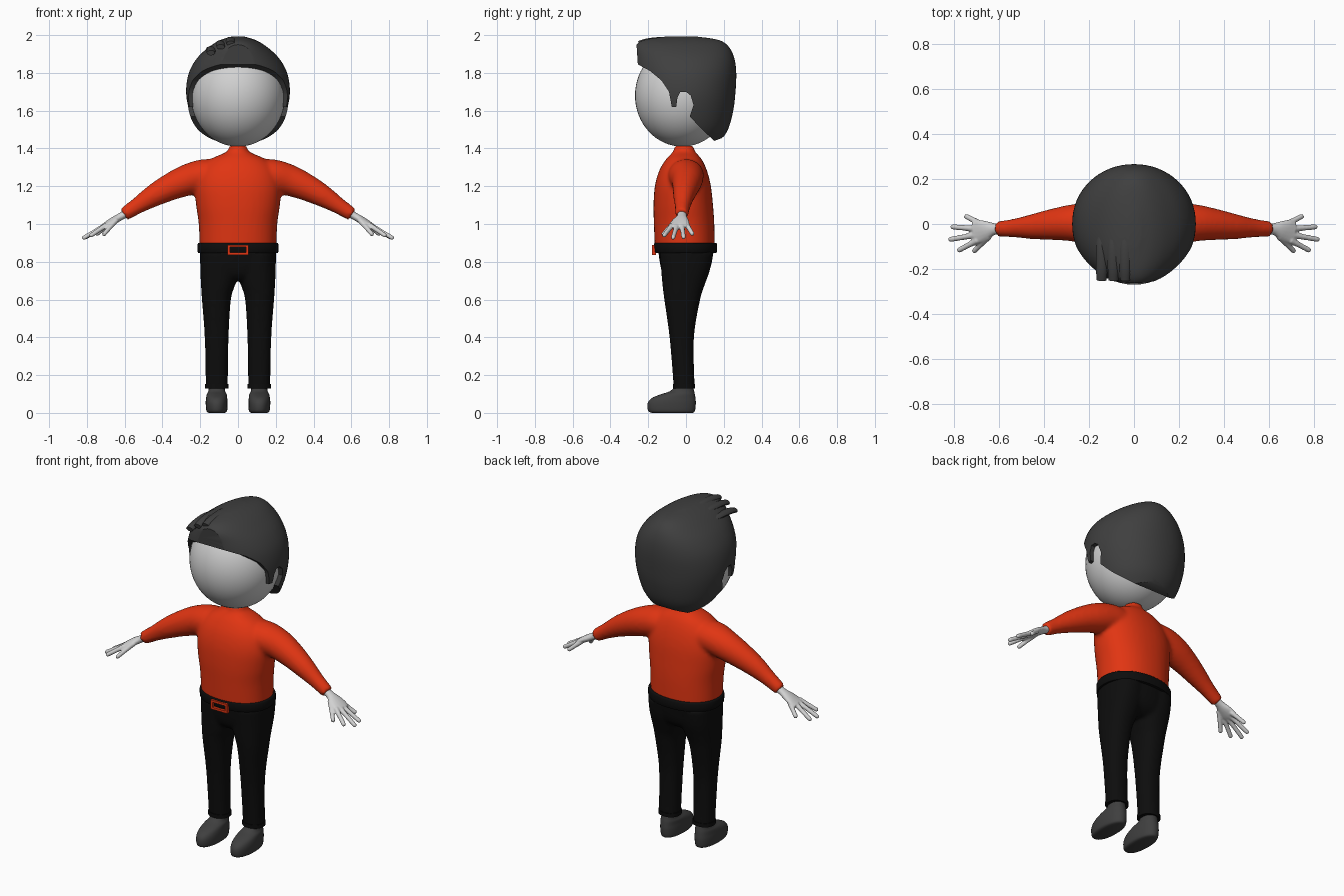
import bpy, bmesh, math
from mathutils import Vector

if "Cube" in bpy.data.objects:
    bpy.data.objects.remove(bpy.data.objects["Cube"])


def material(name, rgb):
    m = bpy.data.materials.new(name)
    m.diffuse_color = (*rgb, 1)
    m.use_nodes = True
    m.node_tree.nodes["Principled BSDF"].inputs["Base Color"].default_value = m.diffuse_color
    return m


SKIN = material("pale_grey", (0.64, 0.64, 0.64))
CHARCOAL = material("charcoal", (0.05, 0.05, 0.05))
RED = material("shirt_red", (0.75, 0.035, 0.006))
BLACK = material("black", (0.004, 0.004, 0.004))


def smooth_rows(rows, n=4):
    """Catmull-Rom interpolation between control rows."""
    out = []
    for i in range(len(rows) - 1):
        p = [rows[max(i - 1, 0)], rows[i], rows[i + 1], rows[min(i + 2, len(rows) - 1)]]
        for k in range(n):
            t = k / n
            out.append([0.5 * (2 * b + (c - a) * t + (2 * a - 5 * b + 4 * c - d) * t * t
                               + (3 * b - a - 3 * c + d) * t ** 3) for a, b, c, d in zip(*p)])
    return out + [list(rows[-1])]


def stack(rows, power=2.0, seg=40, n=4):
    """Horizontal rounded rings from rows of (z, x0, x1, y0, y1)."""
    rings = []
    for z, x0, x1, y0, y1 in smooth_rows(rows, n):
        ring = []
        for i in range(seg):
            a = 2 * math.pi * i / seg
            c, s = math.cos(a), math.sin(a)
            ring.append(Vector(((x0 + x1) / 2 + (x1 - x0) / 2 * math.copysign(abs(c) ** (2 / power), c),
                                (y0 + y1) / 2 + (y1 - y0) / 2 * math.copysign(abs(s) ** (2 / power), s), z)))
        rings.append(ring)
    return rings


def tube(rows, seg=20, n=4):
    """Rings along a path from rows of (x, y, z, width radius, thickness radius)."""
    rows = smooth_rows(rows, n)
    pts = [Vector(r[:3]) for r in rows]
    rings = []
    for i, r in enumerate(rows):
        t = (pts[min(i + 1, len(pts) - 1)] - pts[max(i - 1, 0)]).normalized()
        side = t.cross(Vector((0, 0, 1))).normalized()
        up = side.cross(t)
        rings.append([pts[i] + side * r[3] * math.cos(2 * math.pi * k / seg)
                      + up * r[4] * math.sin(2 * math.pi * k / seg) for k in range(seg)])
    return rings


def flip(rings):
    return [[Vector((-v.x, v.y, v.z)) for v in ring] for ring in rings]


def solid(name, groups, mat=None, angle=40):
    """Closed object from one or more groups of rings."""
    bm = bmesh.new()
    for rings in groups:
        vs = [[bm.verts.new(v) for v in ring] for ring in rings]
        m = len(vs[0])
        for a, b in zip(vs, vs[1:]):
            for i in range(m):
                bm.faces.new((a[i], a[(i + 1) % m], b[(i + 1) % m], b[i]))
        bm.faces.new(vs[0])
        bm.faces.new(vs[-1])
    bmesh.ops.recalc_face_normals(bm, faces=bm.faces)
    me = bpy.data.meshes.new(name)
    bm.to_mesh(me)
    bm.free()
    ob = bpy.data.objects.new(name, me)
    bpy.context.collection.objects.link(ob)
    finish(ob, mat, angle)
    return ob


def finish(ob, mat, angle=40):
    ob.data.materials.clear()
    if mat:
        ob.data.materials.append(mat)
    bpy.ops.object.select_all(action='DESELECT')
    ob.select_set(True)
    bpy.context.view_layer.objects.active = ob
    bpy.ops.object.shade_smooth_by_angle(angle=math.radians(angle))


def bake(ob, mat, angle=40):
    dg = bpy.context.evaluated_depsgraph_get()
    me = bpy.data.meshes.new_from_object(ob.evaluated_get(dg))
    ob.modifiers.clear()
    ob.data = me
    finish(ob, mat, angle)


def fuse(ob, mat, voxel, iterations):
    """Melt overlapping volumes into one soft skin."""
    r = ob.modifiers.new("fuse", 'REMESH')
    r.mode, r.voxel_size = 'VOXEL', voxel
    s = ob.modifiers.new("soften", 'SMOOTH')
    s.factor, s.iterations = 0.5, iterations
    bake(ob, mat, 60)


def box(name, x0, x1, y0, y1, z0, z1, mat):
    return solid(name, [[[Vector(p) for p in ((x0, y0, z), (x1, y0, z), (x1, y1, z), (x0, y1, z))]
                         for z in (z0, z1)]], mat, 30)


# Head
bpy.ops.mesh.primitive_uv_sphere_add(segments=48, ring_count=32, location=(0, -0.02, 1.68))
head = bpy.context.object
head.name = "head"
head.scale = (0.25, 0.25, 0.27)
finish(head, SKIN)

# Hair: rounded volume trimmed by a side outline with a fringe, sideburn and nape
hair = solid("hair", [stack([(z, -rx, rx, f, b) for z, rx, f, b in (
    (1.42, .17, -.15, .17), (1.50, .225, -.20, .222), (1.60, .262, -.25, .25),
    (1.70, .275, -.262, .262), (1.80, .26, -.27, .266), (1.88, .215, -.272, .255),
    (1.94, .15, -.268, .225), (1.975, .09, -.22, .17), (1.993, .03, -.1, .05))], 2.1, 64, 5)])
outline = [(-.262, 2.05), (-.262, 1.95), (-.255, 1.845), (-.19, 1.81), (-.13, 1.76), (-.09, 1.70),
           (-.075, 1.62), (-.052, 1.62), (-.045, 1.67), (-.03, 1.70), (.0, 1.70), (.025, 1.68),
           (.04, 1.63), (.02, 1.57), (.08, 1.505), (.15, 1.44), (.19, 1.455), (.3, 1.56), (.3, 2.05)]
trim = solid("hair_trim", [[[Vector((x, y, z)) for y, z in outline] for x in (-.4, .4)]])
trim.hide_render = True
trim.hide_set(True)
cut = hair.modifiers.new("trim", 'BOOLEAN')
cut.operation, cut.solver, cut.object = 'INTERSECT', 'EXACT', trim
bake(hair, CHARCOAL, 35)
bpy.data.objects.remove(trim)

# Swept locks on the top
for i, (x, z) in enumerate(((-.14, 1.928), (-.088, 1.96), (-.035, 1.978))):
    solid(f"hair_lock_{i + 1}", [tube([(x + .015, .04, z - .012, .006, .004), (x, -.08, z, .026, .013),
                                       (x - .003, -.19, z - .008, .026, .016),
                                       (x - .004, -.25, z - .022, .022, .014)], 10)], CHARCOAL)

# Sweater: torso and sleeves fused
sleeve = tube([(.08, 0, 1.255, .09, .085), (.18, .0, 1.255, .095, .088), (.27, .005, 1.232, .083, .083),
               (.36, -.002, 1.195, .07, .072), (.45, -.012, 1.148, .056, .059),
               (.53, -.018, 1.098, .042, .044), (.605, -.022, 1.05, .034, .036)], 24)
torso = stack([(z, -rx, rx, f, b) for z, rx, f, b in (
    (.87, .203, -.165, .152), (1.0, .208, -.17, .15), (1.1, .222, -.172, .143), (1.2, .228, -.165, .132),
    (1.28, .205, -.143, .112), (1.34, .15, -.108, .085), (1.375, .075, -.075, .055),
    (1.39, .052, -.065, .045), (1.415, .048, -.062, .042))], 2.2)
fuse(solid("sweater", [torso, sleeve, flip(sleeve)]), RED, .011, 6)

# Trousers: hips and legs fused
leg = stack([(.13, .052, .172, -.066, .046), (.16, .054, .171, -.067, .045), (.4, .05, .176, -.087, .042),
             (.6, .038, .191, -.115, .075), (.68, .015, .196, -.125, .1), (.76, .0, .2, -.132, .128),
             (.85, .0, .2, -.14, .145)], 2.3, 32)
hips = stack([(.70, -.13, .13, -.09, .07), (.73, -.185, .185, -.12, .11), (.78, -.2, .2, -.136, .133),
              (.88, -.2, .2, -.15, .15)], 2.2)
fuse(solid("trousers", [leg, flip(leg), hips]), BLACK, .011, 4)

# Belt and buckle frame
solid("belt", [stack([(.847, -.207, .207, -.162, .158), (.853, -.214, .214, -.168, .164),
                      (.892, -.214, .214, -.17, .165), (.9, -.208, .208, -.165, .16)], 2.2, 48, 2)], BLACK)
for name, x0, x1, z0, z1 in (("top", -.055, .055, .877, .89), ("bottom", -.055, .055, .835, .848),
                             ("left", -.055, -.042, .848, .877), ("right", .042, .055, .848, .877)):
    box("buckle_" + name, x0, x1, -.18, -.16, z0, z1, RED)

# Shoes, cuffs and hands on both sides
shoe = stack([(0, .07, .155, -.18, .035), (.01, .058, .167, -.2, .047), (.05, .055, .171, -.203, .052),
              (.078, .057, .169, -.182, .05), (.098, .06, .165, -.135, .047),
              (.115, .068, .157, -.085, .043), (.145, .072, .153, -.052, .036)], 2.2, 32)
cuff = stack([(.13, .05, .174, -.068, .048), (.152, .05, .174, -.069, .048)], 2.3, 32, 1)
hand = [tube([(.58, -.022, 1.062, .025, .022), (.62, -.022, 1.04, .026, .02), (.655, -.027, 1.02, .042, .02),
              (.69, -.033, 1.0, .052, .017), (.715, -.036, .988, .045, .012)], 16)]
# Finger rows: base and tip
for base, tip in (((.645, -.055, 1.02), (.715, -.125, .94)), ((.695, -.072, .995), (.785, -.12, .935)),
                  ((.70, -.048, .994), (.825, -.07, .922)), ((.70, -.022, .994), (.815, -.012, .925)),
                  ((.685, .002, 1.0), (.752, .037, .942))):
    a, b = Vector(base), Vector(tip)
    hand.append(tube([(*a.lerp(b, t), r, r) for t, r in
                      ((0, .015), (.5, .0125), (.9, .012), (.97, .009), (1, .003))], 10, 2))
for side, f in (("left", lambda g: g), ("right", flip)):
    solid(side + "_shoe", [f(shoe)], CHARCOAL, 50)
    solid(side + "_cuff", [f(cuff)], BLACK)
    fuse(solid(side + "_hand", [f(g) for g in hand]), SKIN, .005, 3)
